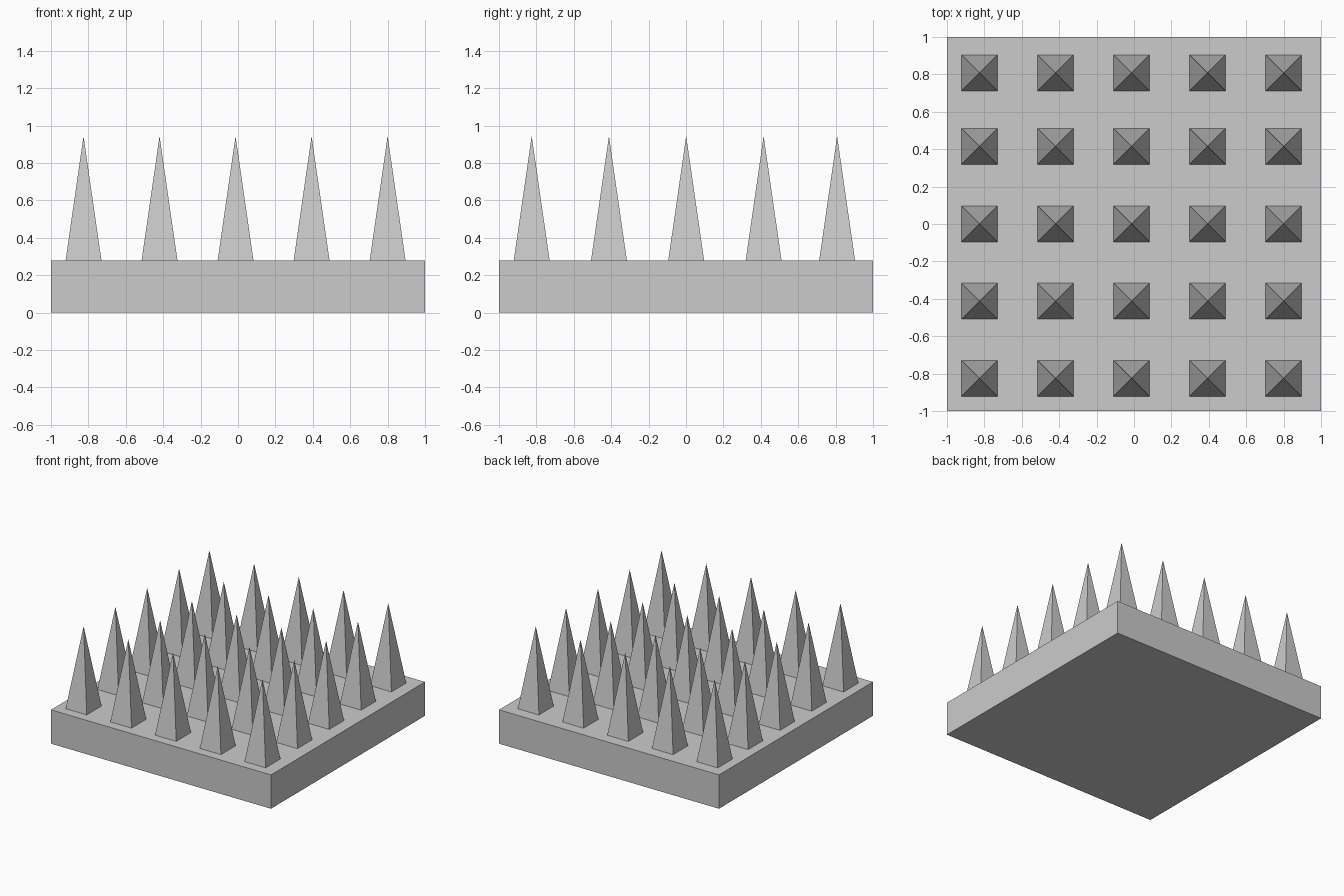
import bpy
from math import radians, sqrt

if "Cube" in bpy.data.objects:
    bpy.data.objects.remove(bpy.data.objects["Cube"])

BASE_H = 0.278      # slab thickness
TIP_Z = 0.944       # top of spikes
HALF = 0.096        # half width of a spike foot

# Square base slab
bpy.ops.mesh.primitive_cube_add(size=1, location=(0, 0, BASE_H / 2))
slab = bpy.context.object
slab.name = "base_slab"
slab.scale = (2, 2, BASE_H)
bpy.ops.object.transform_apply(location=False, rotation=False, scale=True)

# One four-sided spike, its mesh shared by the whole grid
bpy.ops.mesh.primitive_cone_add(vertices=4, radius1=HALF * sqrt(2), radius2=0,
                                depth=TIP_Z - BASE_H, rotation=(0, 0, radians(45)))
spike = bpy.context.object
bpy.ops.object.transform_apply(location=False, rotation=True, scale=False)
mesh = spike.data
mesh.name = "spike"
bpy.data.objects.remove(spike)

# Five by five grid of spikes, rows spaced slightly unevenly in y
columns = [-0.826 + 0.4065 * i for i in range(5)]
rows = [-0.825, -0.412, 0.001, 0.415, 0.808]
for r, y in enumerate(rows):
    for c, x in enumerate(columns):
        ob = bpy.data.objects.new(f"spike_row{r + 1}_col{c + 1}", mesh)
        ob.location = (x, y, (BASE_H + TIP_Z) / 2)
        bpy.context.collection.objects.link(ob)
